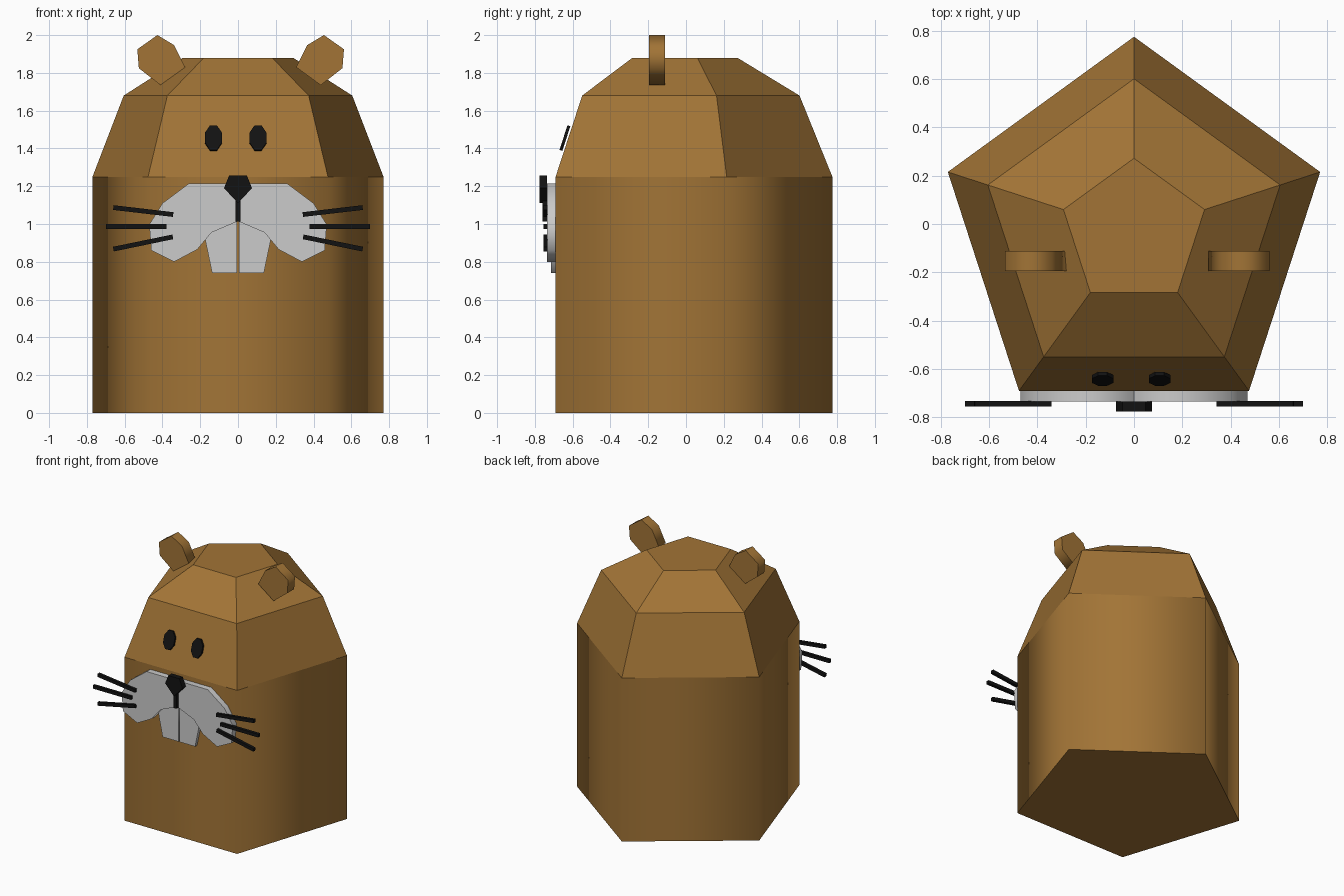
import bpy, bmesh, math
from mathutils import Matrix, Vector

if "Cube" in bpy.data.objects:
    bpy.data.objects.remove(bpy.data.objects["Cube"])


def material(name, rgb):
    m = bpy.data.materials.new(name)
    m.diffuse_color = (*rgb, 1)
    m.use_nodes = True
    m.node_tree.nodes["Principled BSDF"].inputs["Base Color"].default_value = m.diffuse_color
    return m


BROWN = material("brown_fur", (0.36, 0.175, 0.037))
BLACK = material("black", (0.006, 0.006, 0.006))


def finish(name, bm, mat):
    bmesh.ops.recalc_face_normals(bm, faces=bm.faces[:])
    me = bpy.data.meshes.new(name)
    bm.to_mesh(me)
    bm.free()
    ob = bpy.data.objects.new(name, me)
    bpy.context.collection.objects.link(ob)
    if mat:
        me.materials.append(mat)
    return ob


def loft(name, rings, mat, bottom=False, top=False, smooth=False):
    """Join equal-length rings of 3D points with side faces and optional flat caps."""
    bm = bmesh.new()
    vs = [[bm.verts.new(p) for p in r] for r in rings]
    n = len(vs[0])
    for a, b in zip(vs, vs[1:]):
        for i in range(n):
            j = (i + 1) % n
            bm.faces.new((a[i], a[j], b[j], b[i])).smooth = smooth
    if bottom:
        bm.faces.new(vs[0][::-1])
    if top:
        bm.faces.new(vs[-1])
    return finish(name, bm, mat)


def plate(name, pts, y0, y1, mat=None, smooth=False):
    """Extrude an (x, z) outline along y."""
    return loft(name, [[(x, y, z) for x, z in pts] for y in (y0, y1)],
                mat, True, True, smooth)


def mirrored(pts, axis=0.0):
    return [(2 * axis - x, z) for x, z in pts]


def pentagon(r, z):
    angles = [math.radians(90 + 72 * i) for i in range(5)]
    return [(r * math.cos(a), r * math.sin(a) - 0.035, z) for a in angles]


# Pentagonal body and faceted head
loft("body", [pentagon(0.81, 0), pentagon(0.81, 1.25)], BROWN, bottom=True, smooth=True)
loft("head", [pentagon(0.81, 1.25), pentagon(0.636, 1.68), pentagon(0.307, 1.88)],
     BROWN, top=True)

# Ears, cheeks and teeth, left outline and mirrored right
ear = [(-.427, 2.0), (-.338, 1.947), (-.28, 1.83), (-.41, 1.735), (-.525, 1.825), (-.533, 1.925)]
cheek = [(0, 1.215), (-.259, 1.215), (-.40, 1.11), (-.47, .997), (-.459, .86),
         (-.338, .80), (-.216, .865), (-.14, .955), (0, 1.015)]
tooth = [(-.004, 1.015), (-.14, .965), (-.174, .918), (-.137, .74), (-.004, .74)]
for side, flip in (("left", False), ("right", True)):
    for part, pts, axis, y0, y1, mat in (("ear", ear, 0.014, -0.195, -0.112, BROWN),
                                         ("cheek", cheek, 0, -0.735, -0.685, None),
                                         ("tooth", tooth, 0, -0.715, -0.685, None)):
        plate(f"{side}_{part}", mirrored(pts, axis) if flip else pts, y0, y1, mat, True)

# Nose and the line below it
plate("nose", [(-.047, 1.257), (.047, 1.257), (.074, 1.19), (0, 1.11), (-.074, 1.19)],
      -0.775, -0.735, BLACK)
plate("nose_line", [(-.012, 1.15), (.012, 1.15), (.012, 1.012), (-.012, 1.012)],
      -0.76, -0.733, BLACK)

# Whiskers: outer and inner end points
whiskers = [((-.66, 1.087), (-.343, 1.05)), ((-.70, .987), (-.378, .987)), ((-.66, .867), (-.345, .932))]
for i, (a, b) in enumerate(whiskers):
    a, b = Vector(a), Vector(b)
    d = (b - a).normalized() * 0.0125
    n = Vector((-d.y, d.x))
    pts = [tuple(p) for p in (a + n, b + n, b - n, a - n)]
    plate(f"left_whisker_{i}", pts, -0.755, -0.732, BLACK)
    plate(f"right_whisker_{i}", mirrored(pts), -0.755, -0.732, BLACK)

# Eyes: thin tilted discs on the sloping face
for side, x in (("left", -0.13), ("right", 0.106)):
    outline = [(0.048 * math.cos(math.radians(22.5 + 45 * i)),
                0.074 * math.sin(math.radians(22.5 + 45 * i))) for i in range(8)]
    eye = plate(f"{side}_eye", outline, -0.008, 0.008, BLACK)
    eye.matrix_world = Matrix.Translation((x, -0.641, 1.455)) @ Matrix.Rotation(math.radians(-18), 4, 'X')
